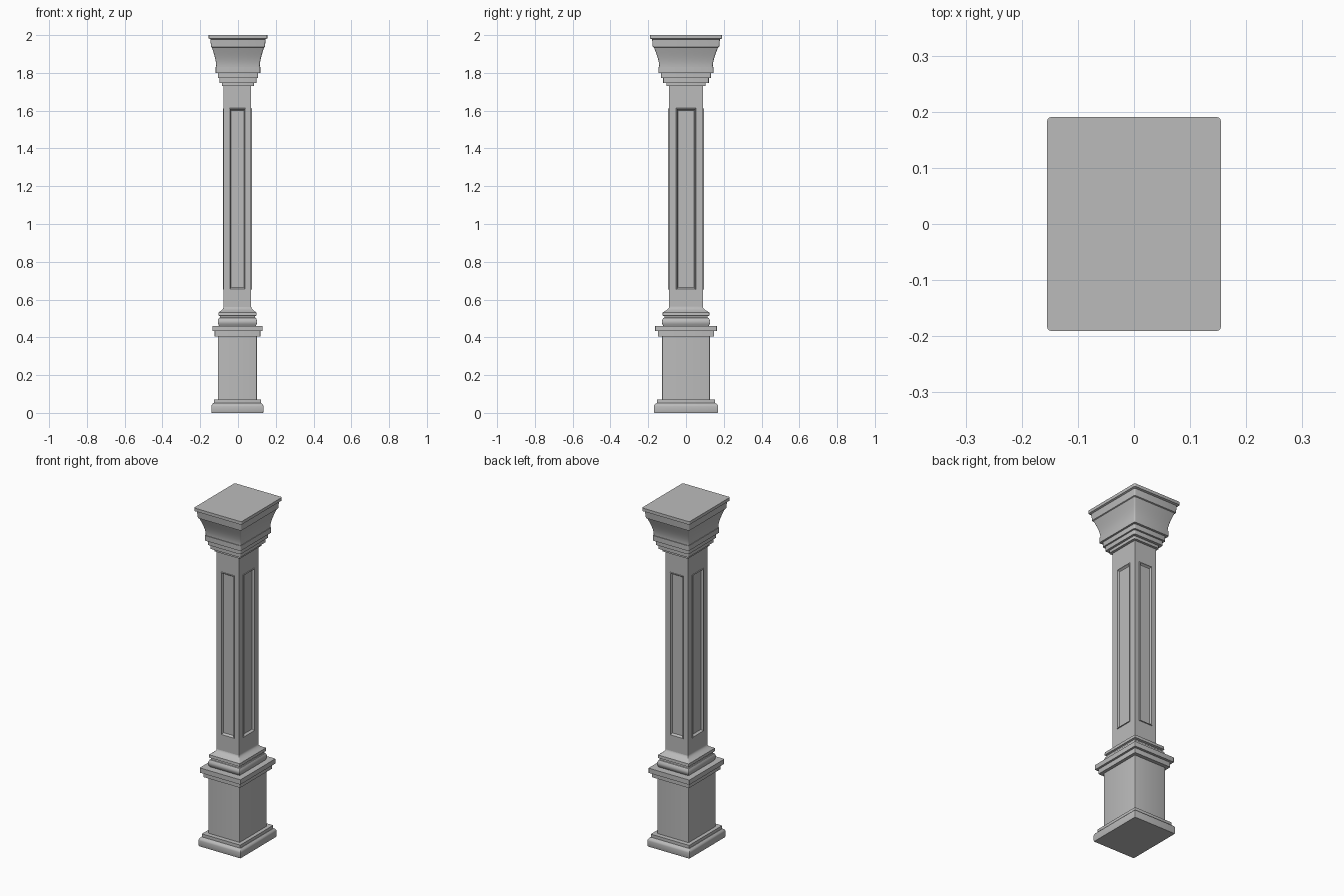
import bpy, bmesh, math
from mathutils import Vector

if "Cube" in bpy.data.objects:
    bpy.data.objects.remove(bpy.data.objects["Cube"])

RATIO = 1.23      # depth compared with width
stone = bpy.data.materials.new("grey_stone")
stone.diffuse_color = (0.5, 0.5, 0.5, 1)
stone.use_nodes = True
stone.node_tree.nodes["Principled BSDF"].inputs["Base Color"].default_value = stone.diffuse_color


def finish(name, bm, x=0.0):
    bmesh.ops.remove_doubles(bm, verts=bm.verts, dist=0.00005)
    bmesh.ops.recalc_face_normals(bm, faces=bm.faces)
    me = bpy.data.meshes.new(name)
    bm.to_mesh(me)
    bm.free()
    me.materials.append(stone)
    ob = bpy.data.objects.new(name, me)
    ob.location.x = x
    bpy.context.collection.objects.link(ob)
    bpy.ops.object.select_all(action='DESELECT')
    ob.select_set(True)
    bpy.context.view_layer.objects.active = ob
    bpy.ops.object.shade_smooth_by_angle(angle=math.radians(35))
    return ob


def rounded_rect(hx, hy, r, n=3):
    pts = []
    for k, (sx, sy) in enumerate([(1, 1), (-1, 1), (-1, -1), (1, -1)]):
        for i in range(n + 1):
            a = math.pi / 2 * (k + i / n)
            pts.append((sx * (hx - r) + r * math.cos(a),
                        sy * (hy - r) + r * math.sin(a)))
    return pts


def bridge(bm, a, b):
    for i in range(len(a)):
        j = (i + 1) % len(a)
        bm.faces.new((a[i], a[j], b[j], b[i]))


def moulding(name, profile, r, x=0.0):
    """Stack rounded rectangles along a (half width, height) profile."""
    bm = bmesh.new()
    rings = [[bm.verts.new((px, py, z)) for px, py in rounded_rect(w, w * RATIO, r)]
             for w, z in profile]
    for a, b in zip(rings, rings[1:]):
        bridge(bm, a, b)
    bm.faces.new(rings[0])
    bm.faces.new(rings[-1])
    return finish(name, bm, x)


def curve(w0, z0, w1, z1, shape, n=8):
    return [(w0 + (w1 - w0) * shape(i / n), z0 + (z1 - z0) * i / n) for i in range(n + 1)]


def bulge(w, d, z0, z1, n=8):
    return [(w + d * math.sin(math.pi * i / n), z0 + (z1 - z0) * i / n) for i in range(n + 1)]


# Pedestal: plinth, plain block and projecting cap
moulding("pedestal",
         [(0.136, 0), (0.138, 0.008), (0.138, 0.034)]
         + curve(0.138, 0.034, 0.127, 0.052, lambda t: t * t, 4)
         + [(0.125, 0.052), (0.125, 0.07), (0.103, 0.07), (0.103, 0.405),
            (0.121, 0.405), (0.121, 0.433), (0.133, 0.433), (0.133, 0.461), (0.09, 0.461)],
         0.003, -0.003)

# Shaft base: two rolls and a sweep into the shaft
moulding("shaft_base",
         bulge(0.098, 0.006, 0.461, 0.502) + [(0.094, 0.504), (0.092, 0.512)]
         + curve(0.101, 0.515, 0.1, 0.532, lambda t: t, 2)
         + curve(0.1, 0.532, 0.073, 0.562, lambda t: math.sin(t * math.pi / 2)),
         0.002, -0.003)

# Capital: stepped neck, flared bell and top slab
moulding("capital",
         [(0.085, 1.73), (0.085, 1.747), (0.098, 1.747), (0.098, 1.772),
          (0.107, 1.772), (0.107, 1.8), (0.118, 1.8), (0.118, 1.83)]
         + curve(0.115, 1.83, 0.138, 1.935, lambda t: t * t * (1.6 - 0.6 * t), 10)
         + [(0.143, 1.938), (0.146, 1.978), (0.155, 1.982), (0.155, 2.0)],
         0.008)

# Shaft: four sides, each with a raised bead around a sunken panel
bm = bmesh.new()
HX, HY, Z0, Z1 = 0.073, 0.09, 0.55, 1.735
sides = [(Vector((0, -1, 0)), HY, HX), (Vector((1, 0, 0)), HX, HY),
         (Vector((0, 1, 0)), HY, HX), (Vector((-1, 0, 0)), HX, HY)]
for normal, out, half in sides:
    across = Vector((-normal.y, normal.x, 0))
    p = half * 0.52
    steps = [(half, Z0, Z1, 0), (p + 0.005, 0.652, 1.613, 0),
             (p + 0.004, 0.653, 1.612, 0.004), (p + 0.001, 0.656, 1.609, 0.004),
             (p, 0.658, 1.607, -0.002), (p - 0.004, 0.664, 1.601, -0.008)]
    rings = []
    for w, lo, hi, d in steps:
        rings.append([bm.verts.new(normal * (out + d) + across * u + Vector((0, 0, z)))
                      for u, z in ((-w, lo), (w, lo), (w, hi), (-w, hi))])
    for a, b in zip(rings, rings[1:]):
        bridge(bm, a, b)
    bm.faces.new(rings[-1])
finish("shaft", bm, -0.003)
